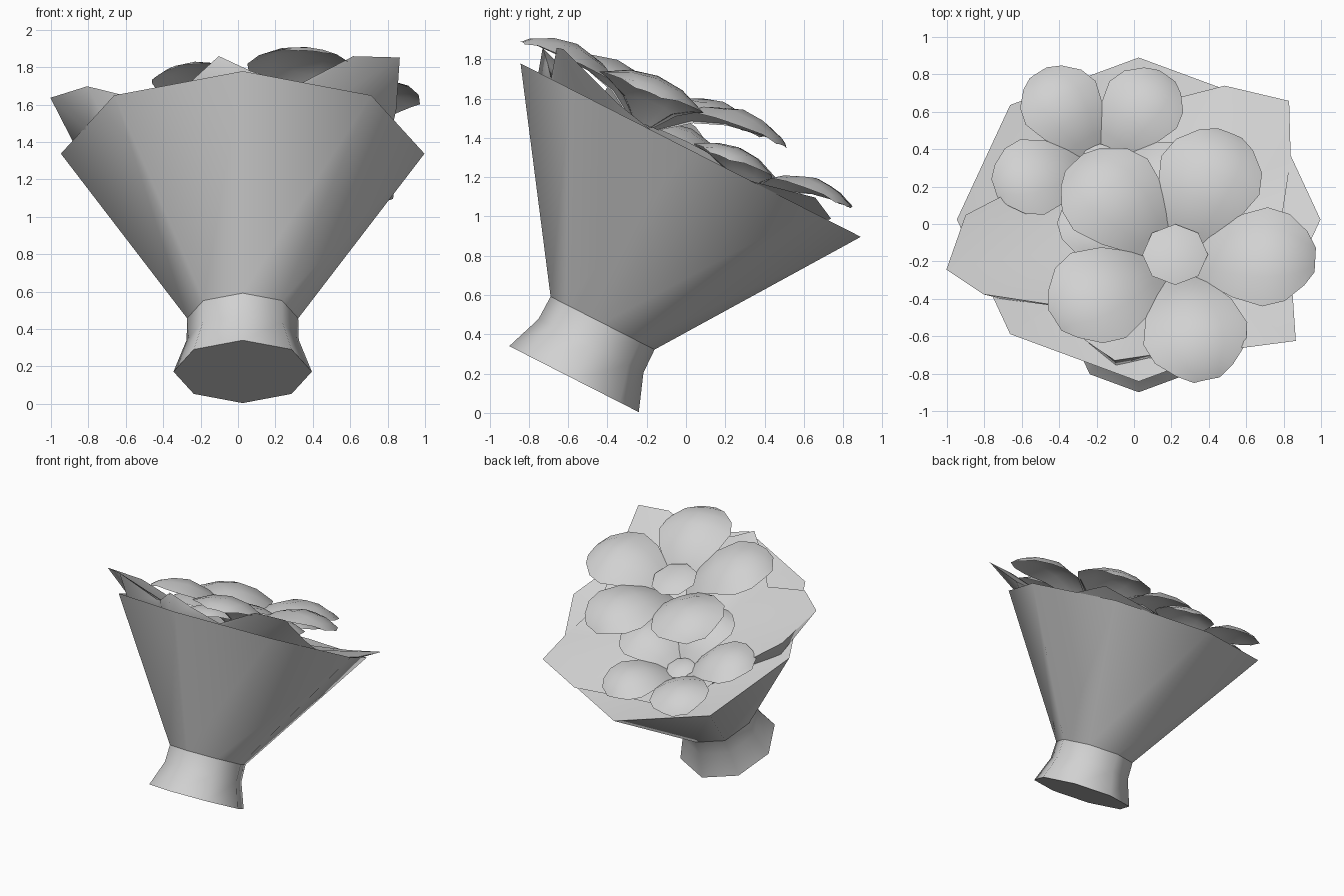
import bpy, bmesh, math
from mathutils import Matrix

cube = bpy.data.objects.get("Cube")
if cube:
    bpy.data.objects.remove(cube, do_unlink=True)

GREY = (0.64, 0.64, 0.64, 1.0)
mat = bpy.data.materials.new("light_grey")
mat.use_nodes = True
mat.diffuse_color = GREY
shader = next(n for n in mat.node_tree.nodes if n.type == 'BSDF_PRINCIPLED')
shader.inputs["Base Color"].default_value = GREY
shader.inputs["Roughness"].default_value = 0.8


def finish(name, bm, matrix):
    mesh = bpy.data.meshes.new(name)
    bm.transform(matrix)
    bm.to_mesh(mesh)
    bm.free()
    mesh.materials.append(mat)
    for p in mesh.polygons:
        p.use_smooth = True
    mesh.set_sharp_from_angle(angle=math.radians(55))
    obj = bpy.data.objects.new(name, mesh)
    bpy.context.collection.objects.link(obj)
    return obj


def frame(x, y, z, tilt):
    """Place a part and lean its axis toward the back."""
    return Matrix.Translation((x, y, z)) @ Matrix.Rotation(math.radians(-tilt), 4, 'X')


def spin(degrees):
    return Matrix.Rotation(math.radians(degrees), 4, 'Z')


def polar(degrees, r, h):
    a = math.radians(degrees)
    return (r * math.cos(a), r * math.sin(a), h)


def loft(name, outlines, matrix, cap_low=False, cap_high=False):
    """Join closed outlines of (angle, radius, height) points, optionally capped."""
    bm = bmesh.new()
    rings = [[bm.verts.new(polar(*p)) for p in outline] for outline in outlines]
    for low, high in zip(rings, rings[1:]):
        for k in range(len(low)):
            n = (k + 1) % len(low)
            bm.faces.new((low[k], low[n], high[n], high[k]))
    if cap_low:
        bm.faces.new(rings[0][::-1])
    if cap_high:
        bm.faces.new(rings[-1])
    return finish(name, bm, matrix)


def lathe(name, profile, matrix, **caps):
    """Eight-sided rings of (radius, height)."""
    return loft(name, [[(45 * k, r, h) for k in range(8)] for r, h in profile], matrix, **caps)


def blade(name, stations, droop, matrix, columns=4):
    """Curved sheet along +x; stations are (distance, half width, height)."""
    bm = bmesh.new()
    widest = max(s[1] for s in stations)
    rows = []
    for r, w, h in stations:
        row = []
        for k in range(columns + 1):
            u = 2 * k / columns - 1
            row.append(bm.verts.new((r, u * w, h - droop * (u * w / widest) ** 2)))
        rows.append(row)
    for a, b in zip(rows, rows[1:]):
        for k in range(columns):
            bm.faces.new((a[k], b[k], b[k + 1], a[k + 1]))
    return finish(name, bm, matrix)


# Handle and paper wrap with a shallow filled mouth, sharing one leaning axis
LEAN = 27
base = frame(0.025, -0.57, 0.172, LEAN)
lathe("handle", [(0.37, 0), (0.30, 0.19), (0.297, 0.32)], base, cap_low=True)
lathe("wrap", [(0.297, 0.32), (0.972, 1.308), (0.03, 1.02)], base, cap_high=True)

# Inner paper whose uneven corners stand out past the rim
rim = frame(0.025, 0.025, 1.34, LEAN)
CORNERS = [(0, 0.76, -0.05), (24, 0.89, 0.0), (40, 1.05, 0.07), (60, 0.92, 0.01),
           (90, 0.70, -0.06), (120, 0.80, -0.03), (145, 0.60, -0.07), (167, 0.70, 0.02),
           (182, 0.926, 0.115), (200, 1.094, 0.142), (212, 0.98, 0.137), (229, 0.70, 0.03),
           (249, 0.80, 0.04), (262, 0.917, 0.12), (273, 0.85, 0.06), (290, 0.85, 0.0),
           (305, 1.03, 0.152), (316, 1.168, 0.161), (332, 0.93, 0.04)]
foot = [(a, 0.5, -0.3) for a, r, h in CORNERS]
waist = [(a, min(r - 0.03, 0.87), min(h, 0) - 0.03) for a, r, h in CORNERS]
middle = [(a, 0.03, -0.17) for a, r, h in CORNERS]
loft("inner_paper", [foot, waist, CORNERS, middle], rim, cap_high=True)

# Five-petalled flowers
PETAL = [(0.06, 0.05, -0.13), (0.18, 0.145, -0.01), (0.32, 0.235, 0.08), (0.48, 0.285, 0.125),
         (0.60, 0.25, 0.11), (0.70, 0.155, 0.07), (0.75, 0.07, 0.03)]


def flower(name, place, size, angles, disc_radius, disc_height):
    matrix = place @ Matrix.Scale(size, 4)
    for k, angle in enumerate(angles):
        blade(f"{name}_petal_{k + 1}", PETAL, 0.09, matrix @ spin(angle))
    lathe(f"{name}_centre", [(disc_radius, disc_height - 0.025),
                             (disc_radius * 0.6, disc_height)], matrix, cap_high=True)


flower("large_flower", frame(0.22, -0.165, 1.59, 21.6), 1.0, (-3, 67, 136, 211, 283), 0.175, 0.03)
flower("small_flower", frame(-0.18, 0.345, 1.215, 21.6), 0.79, (53, 124, 197, 269, 341), 0.14, -0.04)
